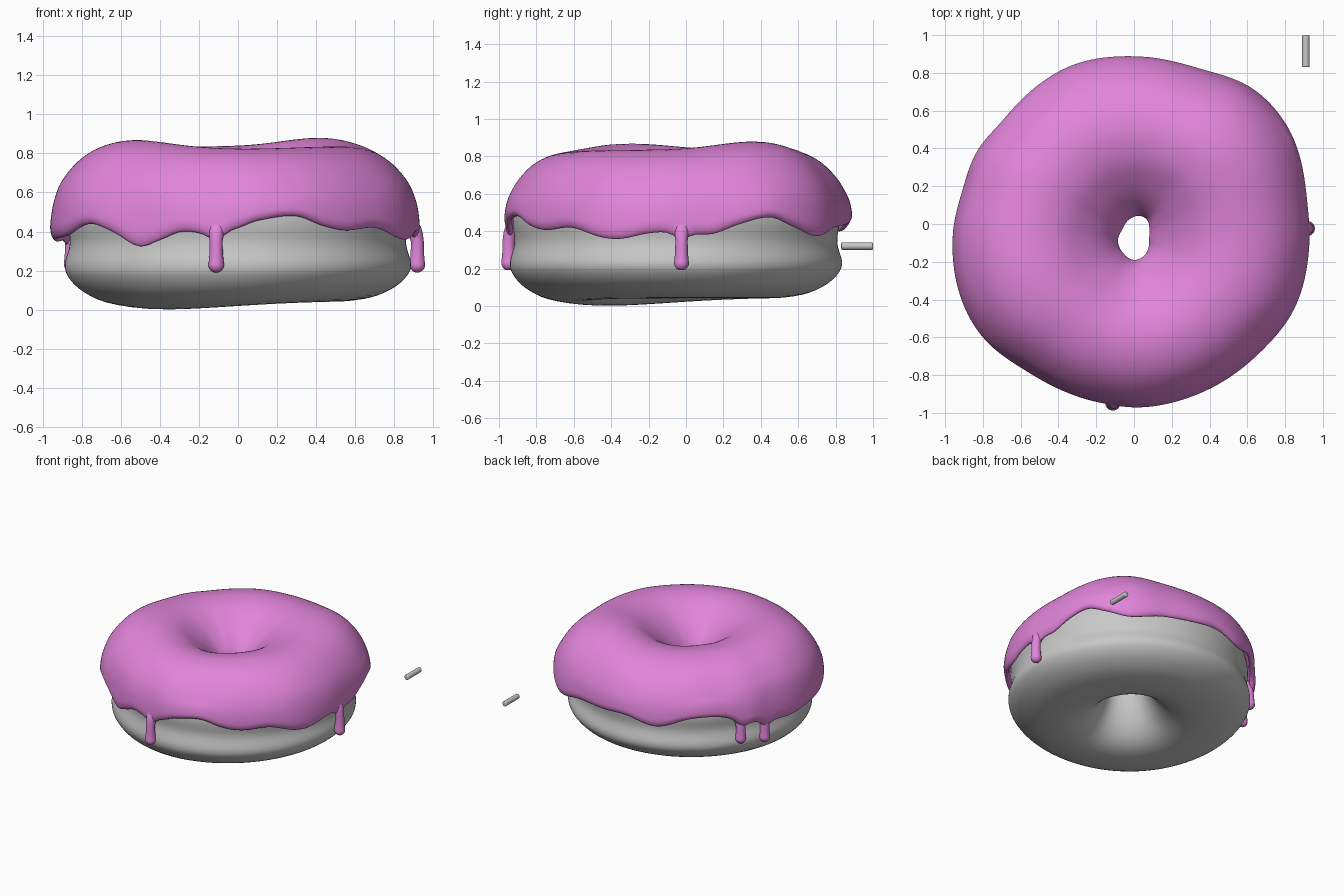
import bpy, bmesh, math

if "Cube" in bpy.data.objects:
    bpy.data.objects.remove(bpy.data.objects["Cube"])

N = 180           # steps around the ring
CY = -0.04        # ring centre in y
RI, RO = 0.105, 0.93   # nominal hole and outer radius of the profiles


def material(name, rgb):
    m = bpy.data.materials.new(name)
    m.diffuse_color = (*rgb, 1)
    m.use_nodes = True
    m.node_tree.nodes["Principled BSDF"].inputs["Base Color"].default_value = m.diffuse_color
    return m


pink = material("pink_icing", (0.76, 0.235, 0.705))
grey = material("plain_grey", (0.58, 0.58, 0.58))


def periodic(table):
    """Smooth periodic curve through (degrees, value) pairs."""
    t = sorted(table)
    n = len(t)

    def knot(i):
        return t[i % n][0] + 360 * (i // n), t[i % n][1]

    def f(a):
        a %= 360
        i = max([k for k in range(n) if t[k][0] <= a], default=-1)
        p = [knot(i + k) for k in (-1, 0, 1, 2)]
        h = p[2][0] - p[1][0]
        m1 = (p[2][1] - p[0][1]) / (p[2][0] - p[0][0]) * h
        m2 = (p[3][1] - p[1][1]) / (p[3][0] - p[1][0]) * h
        u = (a - p[1][0]) / h
        return ((2*u**3 - 3*u*u + 1) * p[1][1] + (u**3 - 2*u*u + u) * m1
                + (3*u*u - 2*u**3) * p[2][1] + (u**3 - u*u) * m2)
    return f


def smooth_loop(pts, k=4):
    """Closed Catmull-Rom loop through profile points."""
    n, out = len(pts), []
    for i in range(n):
        a, b, c, d = (pts[(i + j) % n] for j in (-1, 0, 1, 2))
        for s in range(k):
            u = s / k
            out.append(tuple(0.5 * (2*b[j] + (c[j] - a[j])*u
                       + (2*a[j] - 5*b[j] + 4*c[j] - d[j])*u*u
                       + (3*b[j] - a[j] - 3*c[j] + d[j])*u**3) for j in (0, 1)))
    return out


# Outline of the icing seen from the top
outline = [(0.03, 0.886), (-0.34, 0.834), (-0.69, 0.554), (-0.83, 0.385), (-0.91, 0.17),
           (-0.958, -0.05), (-0.905, -0.42), (-0.79, -0.61), (-0.55, -0.79), (-0.18, -0.945),
           (0.03, -0.97), (0.345, -0.897), (0.66, -0.686), (0.847, -0.45), (0.926, -0.13),
           (0.915, 0.13), (0.82, 0.50), (0.636, 0.71), (0.345, 0.823)]
outer = periodic([(math.degrees(math.atan2(y - CY, x)) % 360, math.hypot(x, y - CY))
                  for x, y in outline])

# Uneven hole, radius by angle
hole = periodic([(0, .08), (30, .095), (54, .118), (76, .122), (107, .10), (143, .077),
                 (190, .086), (231, .096), (270, .115), (298, .108), (330, .09)])

# Height of the icing's wavy lower edge around the ring
edge = periodic([(0, .40), (11, .385), (21, .44), (31, .475), (39, .43), (50, .375), (65, .42),
                 (81, .435), (95, .445), (110, .40), (125, .465), (139, .465), (156, .39),
                 (175, .35), (187, .365), (204, .38), (217, .44), (226, .40), (236, .325),
                 (244, .36), (251, .40), (260, .395), (270, .42), (276, .455), (289, .48),
                 (299, .43), (308, .407), (321, .42), (333, .37), (340, .36), (350, .39)])

# Drips: angle, lowest point and inset from the outline
drips = {"front_drip": (263, 0.19, 0.01), "right_drip": (1, 0.19, 0.01),
         "back_left_drip": (150, 0.23, 0.042), "left_drip": (163, 0.195, 0.042)}


def gauss(a, centre, width):
    d = (a - centre + 180) % 360 - 180
    return math.exp(-(d / width) ** 2)


def crest(a):
    return 0.044 * gauss(a, 45, 30) + 0.033 * gauss(a, 205, 33) - 0.012 * gauss(a, 272, 35)


def dough_outline(a):
    return 0.932 - 0.012 * math.sin(math.radians(a))


def ring_point(a, r, z, outline_of=outer):
    """Place a profile point between the hole and the outer outline."""
    c, s = math.cos(math.radians(a)), math.sin(math.radians(a))
    t = (r - RI) / (RO - RI)
    R, h = outline_of(a), hole(a)
    x0, y0 = h * c, -0.075 + h * s
    x1, y1 = R * c, CY + R * s
    if z > 0.5:
        z += crest(a) * (z - 0.5) / 0.335
    return x0 + (x1 - x0) * t, y0 + (y1 - y0) * t, z


def finish(name, bm, mat):
    bmesh.ops.recalc_face_normals(bm, faces=bm.faces)
    me = bpy.data.meshes.new(name)
    bm.to_mesh(me)
    bm.free()
    me.materials.append(mat)
    for p in me.polygons:
        p.use_smooth = True
    ob = bpy.data.objects.new(name, me)
    bpy.context.collection.objects.link(ob)
    return ob


def ring(name, profile, shift, outline_of, mat):
    bm = bmesh.new()
    prof = smooth_loop(profile)
    rows = []
    for i in range(N):
        a = 360 * i / N
        rows.append([bm.verts.new(ring_point(a, r, shift(a, r, z), outline_of))
                     for r, z in prof])
    m = len(prof)
    for i in range(N):
        p, q = rows[i], rows[(i + 1) % N]
        for j in range(m):
            bm.faces.new((p[j], q[j], q[(j + 1) % m], p[(j + 1) % m]))
    return finish(name, bm, mat)


# Dough: rounder ring with a waist, sagging at the front left of the bottom
def dough_shift(a, r, z):
    lift = 0.04 * (1 - gauss(a, 225, 60))
    return z + lift * max(0, 1 - z / 0.3)


ring("dough", [(.885, .23), (.868, .16), (.80, .085), (.68, .025), (.5, .002), (.36, .035),
               (.26, .12), (.19, .25), (.15, .4), (.145, .5), (.19, .61), (.28, .70),
               (.4, .765), (.55, .783), (.69, .742), (.795, .65), (.85, .55), (.87, .45),
               (.86, .34)], dough_shift, dough_outline, grey)


# Icing: shell over the dough whose outer edge follows the wavy line
def icing_shift(a, r, z):
    if r > 0.6 and z < 0.62:
        e = edge(a) - sum(0.04 * gauss(a, d[0], 3.5) for d in drips.values())
        return e + (z - 0.42) * (0.62 - e) / 0.20
    return z


ring("icing", [(.12, .45), (.105, .5), (.13, .57), (.19, .65), (.28, .73), (.4, .805),
               (.54, .835), (.67, .815), (.775, .76), (.86, .67), (.912, .57), (.93, .48),
               (.926, .44), (.91, .42), (.893, .428), (.888, .47), (.873, .56), (.815, .67),
               (.7, .757), (.55, .797), (.4, .777), (.28, .715), (.185, .62), (.14, .5)],
     icing_shift, outer, pink)


# Drips: drops hanging from the icing edge, bending into it at the top
def drip(name, a, low, inset):
    prof = [(0.04 * math.sin(t * math.pi / 12),
             low + 0.04 - 0.04 * math.cos(t * math.pi / 12), 0) for t in range(1, 8)]
    prof += [(.034, low + .10, 0), (.033, .35, 0), (.038, .39, .01), (.046, .425, .028),
             (.05, .455, .055), (.04, .48, .075)]
    c, s = math.cos(math.radians(a)), math.sin(math.radians(a))
    R = outer(a) - inset
    bm = bmesh.new()
    k = 20
    rows = [[bm.verts.new(((R - b) * c + r * math.cos(2 * math.pi * i / k),
                           CY + (R - b) * s + r * math.sin(2 * math.pi * i / k), z))
             for i in range(k)] for r, z, b in prof]
    for p, q in zip(rows, rows[1:]):
        for i in range(k):
            bm.faces.new((p[i], p[(i + 1) % k], q[(i + 1) % k], q[i]))
    bm.faces.new(rows[0])
    bm.faces.new(rows[-1])
    finish(name, bm, pink)


for name, (a, low, inset) in drips.items():
    drip(name, a, low, inset)

# Loose sprinkle beside the ring
bpy.ops.mesh.primitive_cylinder_add(vertices=24, radius=0.02, depth=0.17,
                                    location=(0.91, 0.915, 0.32),
                                    rotation=(math.pi / 2, 0, 0))
sprinkle = bpy.context.object
sprinkle.name = "sprinkle"
sprinkle.data.materials.append(grey)
bev = sprinkle.modifiers.new("round_ends", 'BEVEL')
bev.width, bev.segments = 0.007, 3
bpy.ops.object.shade_smooth_by_angle()
